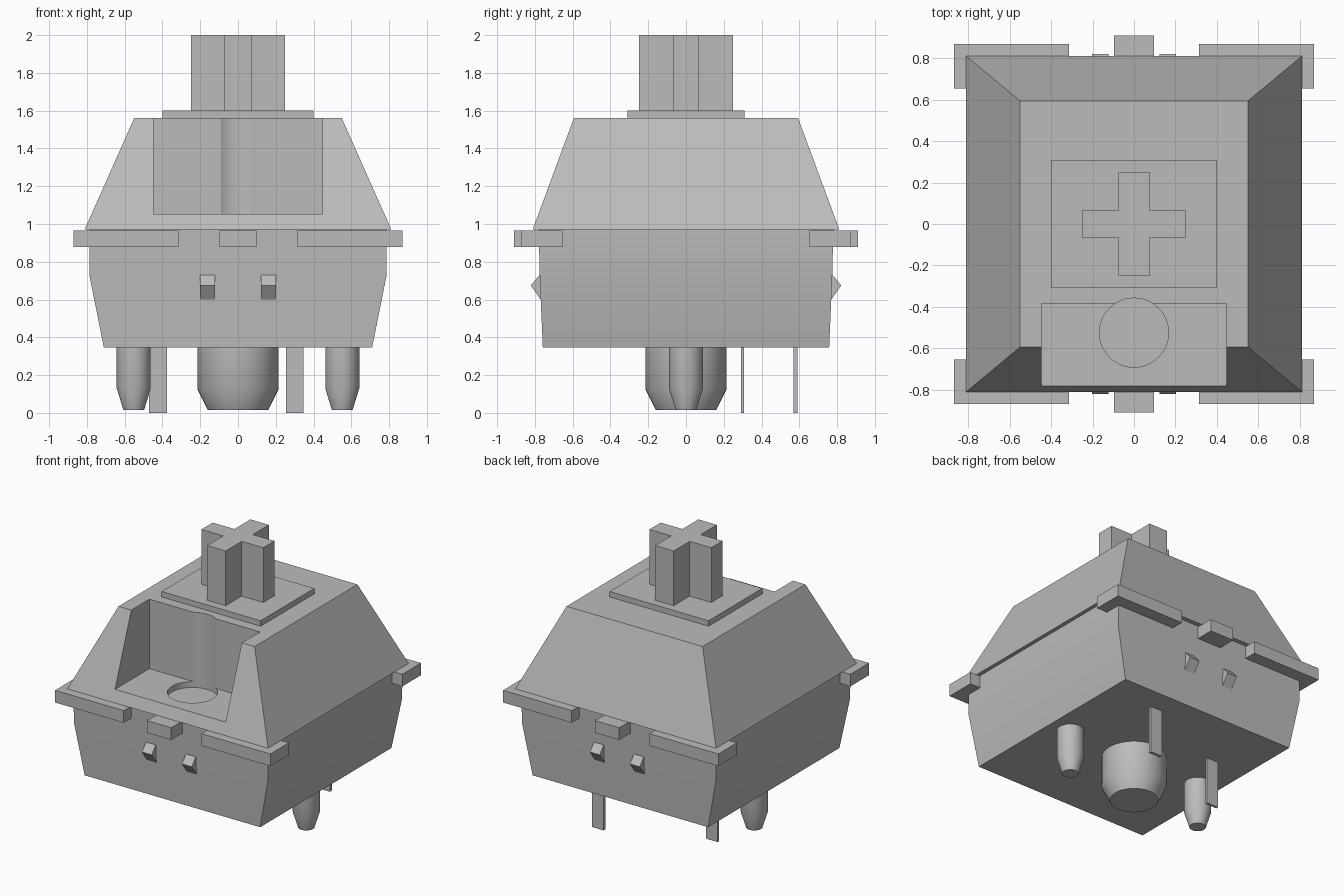
import bpy, bmesh, math

cube = bpy.data.objects.get("Cube")
if cube:
    bpy.data.objects.remove(cube, do_unlink=True)

grey = bpy.data.materials.new("plain_grey")
grey.use_nodes = True
COLOUR = (0.5, 0.5, 0.5, 1)
grey.diffuse_color = COLOUR
grey.node_tree.nodes["Principled BSDF"].inputs["Base Color"].default_value = COLOUR


def loft(name, rings):
    """Closed solid through rings that share a point count."""
    bm = bmesh.new()
    loops = [[bm.verts.new(p) for p in ring] for ring in rings]
    n = len(loops[0])
    for a, b in zip(loops, loops[1:]):
        for i in range(n):
            j = (i + 1) % n
            bm.faces.new((a[i], a[j], b[j], b[i]))
    bm.faces.new(loops[0][::-1])
    bm.faces.new(loops[-1])
    bmesh.ops.recalc_face_normals(bm, faces=bm.faces)
    mesh = bpy.data.meshes.new(name)
    bm.to_mesh(mesh)
    bm.free()
    mesh.materials.append(grey)
    obj = bpy.data.objects.new(name, mesh)
    bpy.context.collection.objects.link(obj)
    return obj


def rect(hx, hy, z):
    return [(-hx, -hy, z), (hx, -hy, z), (hx, hy, z), (-hx, hy, z)]


def box(name, x0, x1, y0, y1, z0, z1):
    return loft(name, [[(x0, y0, z), (x1, y0, z), (x1, y1, z), (x0, y1, z)]
                       for z in (z0, z1)])


def turned(name, x, y, profile, n=48):
    return loft(name, [[(x + r * math.cos(math.tau * i / n),
                         y + r * math.sin(math.tau * i / n), z)
                        for i in range(n)] for r, z in profile])


def smooth(obj):
    bpy.ops.object.select_all(action='DESELECT')
    obj.select_set(True)
    bpy.context.view_layer.objects.active = obj
    bpy.ops.object.shade_smooth_by_angle(angle=math.radians(30))


def cut(obj, cutter):
    mod = obj.modifiers.new("cut", 'BOOLEAN')
    mod.operation = 'DIFFERENCE'
    mod.solver = 'EXACT'
    mod.object = cutter
    bpy.context.view_layer.objects.active = obj
    bpy.ops.object.modifier_apply(modifier=mod.name)
    bpy.data.objects.remove(cutter, do_unlink=True)


# Housing halves
lower = loft("lower_housing", [rect(0.71, 0.758, 0.345), rect(0.785, 0.774, 0.72),
                               rect(0.785, 0.78, 0.97)])
smooth(lower)
upper = loft("upper_housing", [rect(0.812, 0.812, 0.97), rect(0.55, 0.594, 1.56)])

# Front window with a round well that grooves its back wall
cut(upper, box("window_cutter", -0.447, 0.447, -1, -0.385, 1.052, 1.8))
cut(upper, turned("well_cutter", 0, -0.525, [(0.167, 1.01), (0.167, 1.8)]))
smooth(upper)

# Stem plate and cross
box("stem_plate", -0.4, 0.4, -0.31, 0.31, 1.56, 1.6)
a, b, c = 0.25, 0.075, 0.065
cross = [(-b, -a), (b, -a), (b, -c), (a, -c), (a, c), (b, c),
         (b, a), (-b, a), (-b, c), (-a, c), (-a, -c), (-b, -c)]
loft("stem_cross", [[(x, y, z) for x, y in cross] for z in (1.6, 2.0)])

# Rim tabs and clip wedges on the front and back
for end, s in (("front", -1), ("back", 1)):
    box(end + "_centre_tab", -0.097, 0.097, *sorted((s * 0.7, s * 0.91)), 0.877, 0.966)
    for side, t in (("left", 1), ("right", -1)):
        box(f"{end}_{side}_corner_tab", *sorted((t * 0.315, t * 0.87)),
            *sorted((s * 0.655, s * 0.87)), 0.877, 0.966)
        wedge = [(0.74, 0.595), (0.766, 0.595), (0.822, 0.675), (0.776, 0.73), (0.74, 0.73)]
        loft(f"{end}_{side}_clip", [[(t * x, s * y, z) for y, z in wedge]
                                    for x in (0.122, 0.202)])

# Locating posts
smooth(turned("centre_post", 0, 0, [(0.16, 0.015), (0.215, 0.125), (0.215, 0.36)]))
for side, t in (("left", 1), ("right", -1)):
    smooth(turned(side + "_post", t * 0.552, 0,
                  [(0.055, 0.015), (0.09, 0.13), (0.09, 0.36)]))

# Contact pins
box("left_pin", 0.253, 0.346, 0.568, 0.59, 0, 0.36)
box("right_pin", -0.47, -0.376, 0.29, 0.307, 0, 0.36)
